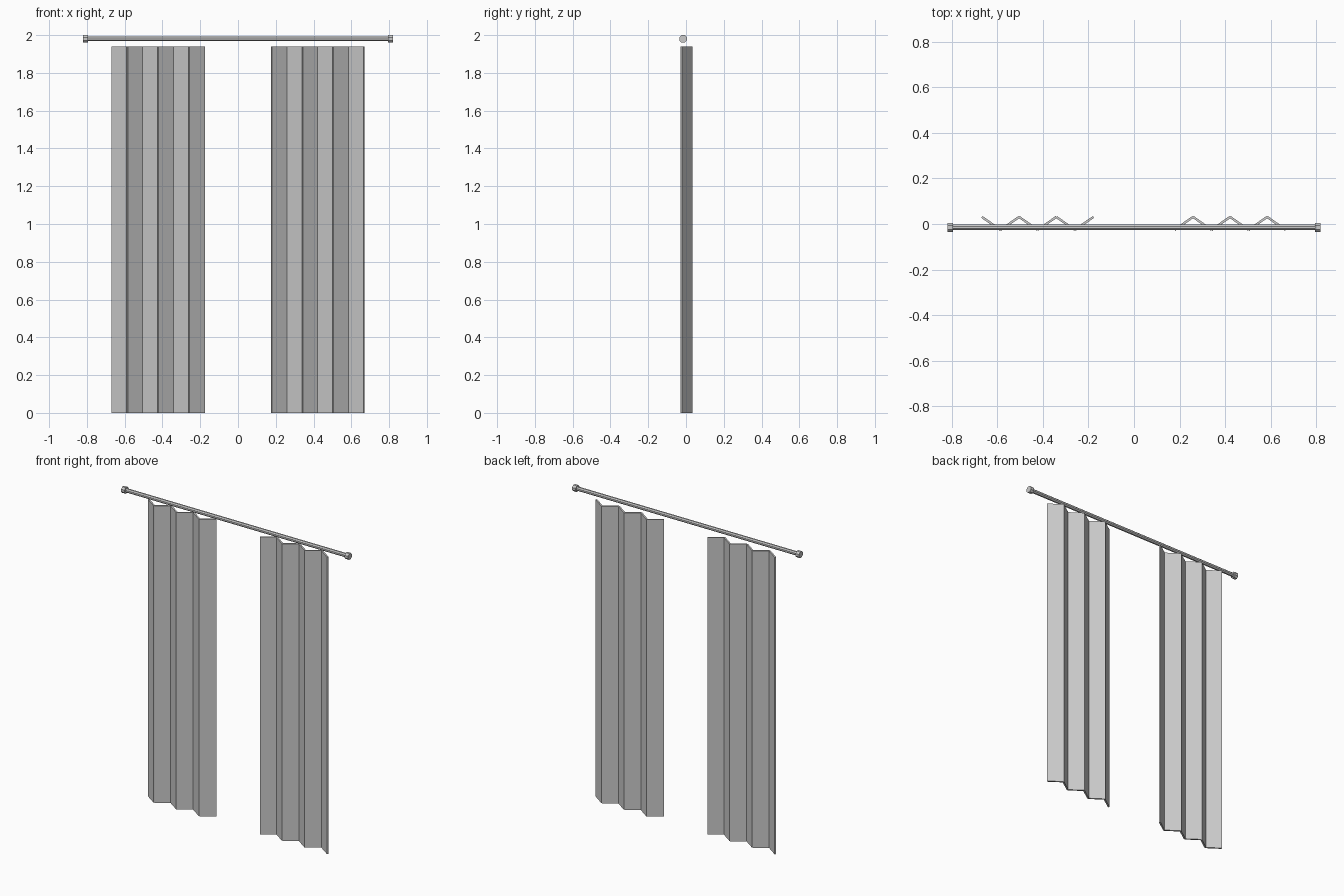
import bpy, bmesh, math
from mathutils import Matrix, Vector

if "Cube" in bpy.data.objects:
    bpy.data.objects.remove(bpy.data.objects["Cube"])

grey = bpy.data.materials.new("plain grey")
grey.diffuse_color = (0.6, 0.6, 0.6, 1)
grey.use_nodes = True
grey.node_tree.nodes["Principled BSDF"].inputs["Base Color"].default_value = grey.diffuse_color


def make_object(name, bm):
    mesh = bpy.data.meshes.new(name)
    bm.to_mesh(mesh)
    bm.free()
    mesh.materials.append(grey)
    ob = bpy.data.objects.new(name, mesh)
    bpy.context.collection.objects.link(ob)
    return ob


def cylinder_x(name, x0, x1, radius):
    # eight-sided bar along x, flat side up
    bm = bmesh.new()
    r = radius / math.cos(math.pi / 8)
    m = (Matrix.Translation(((x0 + x1) / 2, -0.015, 1.98))
         @ Matrix.Rotation(math.pi / 2, 4, 'Y')
         @ Matrix.Rotation(math.pi / 8, 4, 'Z'))
    bmesh.ops.create_cone(bm, cap_ends=True, segments=8, radius1=r,
                          radius2=r, depth=x1 - x0, matrix=m)
    return make_object(name, bm)


def curtain(name, x0, x1, start_back, panels=6, height=1.94, thick=0.01):
    # zigzag of thin upright panels
    bm = bmesh.new()
    ys = (0.031, -0.026) if start_back else (-0.026, 0.031)
    pts = [Vector((x0 + (x1 - x0) * i / panels, ys[i % 2], height / 2))
           for i in range(panels + 1)]
    for a, b in zip(pts, pts[1:]):
        d = b - a
        m = (Matrix.Translation((a + b) / 2)
             @ Matrix.Rotation(math.atan2(d.y, d.x), 4, 'Z')
             @ Matrix.Diagonal((d.length, thick, height, 1)))
        bmesh.ops.create_cube(bm, size=1, matrix=m)
    return make_object(name, bm)


# rod and its end caps
cylinder_x("curtain_rod", -0.80, 0.80, 0.012)
cylinder_x("rod_cap_left", -0.82, -0.795, 0.02)
cylinder_x("rod_cap_right", 0.795, 0.82, 0.02)

# pleated curtains
curtain("curtain_left", -0.668, -0.178, True)
curtain("curtain_right", 0.178, 0.666, False)
